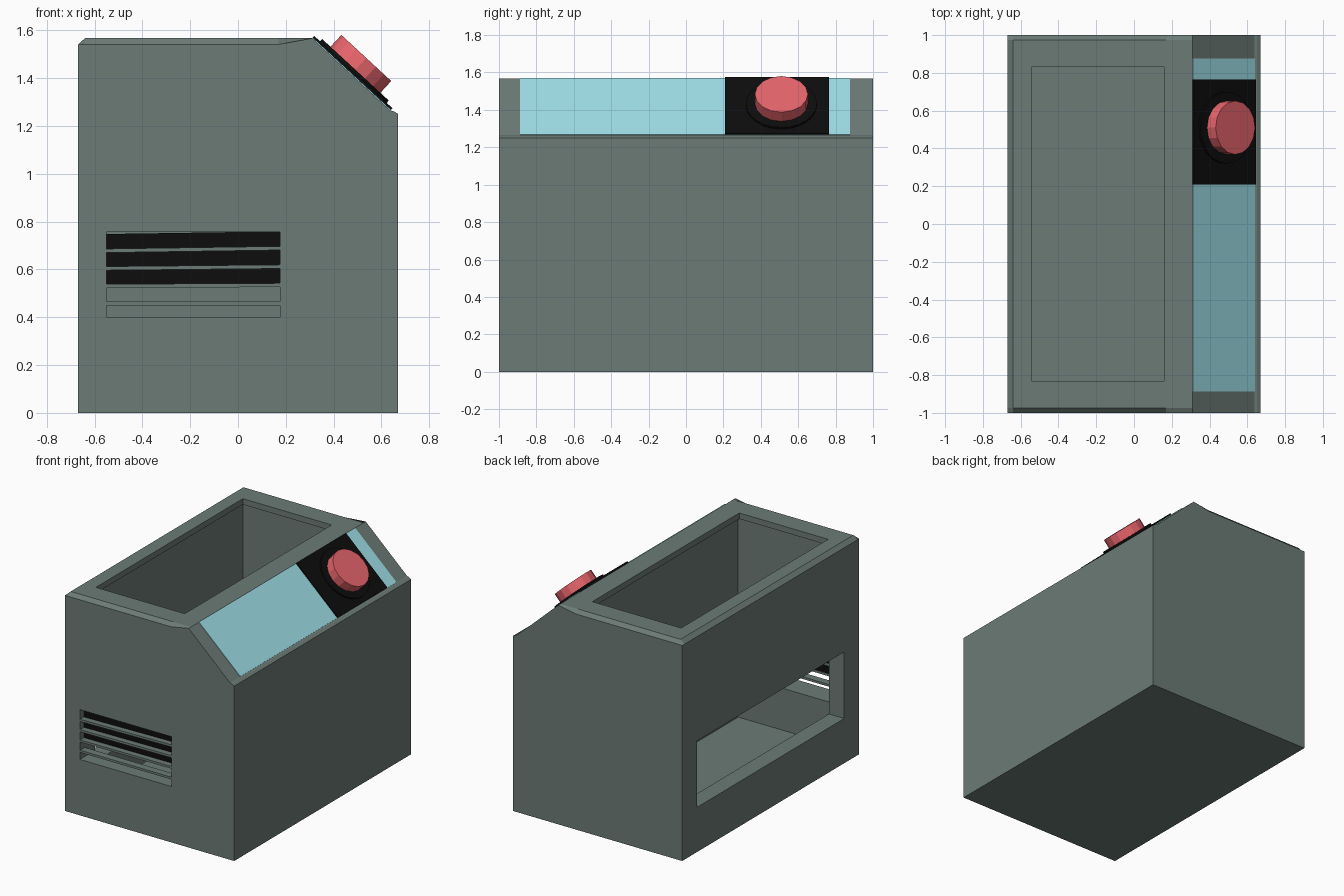
import bpy, bmesh, math
from mathutils import Matrix, Vector

cube = bpy.data.objects.get("Cube")
if cube:
    bpy.data.objects.remove(cube, do_unlink=True)


def material(name, color):
    m = bpy.data.materials.new(name)
    m.use_nodes = True
    m.diffuse_color = (*color, 1)
    bsdf = next(n for n in m.node_tree.nodes if n.type == "BSDF_PRINCIPLED")
    bsdf.inputs["Base Color"].default_value = (*color, 1)
    return m


GREY = material("grey green", (0.15, 0.198, 0.182))
CYAN = material("pale cyan", (0.37, 0.79, 0.86))
BLACK = material("black", (0.004, 0.004, 0.004))
RED = material("coral red", (0.86, 0.14, 0.16))


def finish(name, bm, mat):
    bmesh.ops.recalc_face_normals(bm, faces=bm.faces)
    mesh = bpy.data.meshes.new(name)
    bm.to_mesh(mesh)
    bm.free()
    mesh.materials.append(mat)
    obj = bpy.data.objects.new(name, mesh)
    bpy.context.collection.objects.link(obj)
    return obj


def box(name, low, high, mat, frame=Matrix()):
    """Box between two corners, placed in the given frame."""
    low, high = Vector(low), Vector(high)
    bm = bmesh.new()
    bmesh.ops.create_cube(bm, size=1)
    bm.transform(frame @ Matrix.Translation((low + high) / 2)
                 @ Matrix.Diagonal((*(high - low), 1)))
    return finish(name, bm, mat)


def disc(name, radius, bottom, top, sides, mat, frame):
    bm = bmesh.new()
    bmesh.ops.create_cone(bm, cap_ends=True, segments=sides, radius1=radius,
                          radius2=radius, depth=top - bottom)
    bm.transform(frame @ Matrix.Translation((0, 0, (bottom + top) / 2)))
    return finish(name, bm, mat)


def cut(target, low, high):
    """Subtract a box from the target."""
    cutter = box("cutter", low, high, GREY)
    cutter.hide_render = True
    mod = target.modifiers.new("cut", "BOOLEAN")
    mod.operation, mod.solver, mod.object = "DIFFERENCE", "EXACT", cutter
    bpy.context.view_layer.objects.active = target
    bpy.ops.object.modifier_apply(modifier=mod.name)
    bpy.data.objects.remove(cutter, do_unlink=True)


# Housing: side profile lofted along y, with a chamfer that fades near the slope
def profile(top):
    return [(-0.67, 0), (-0.67, 1.54), (-0.64, top), (0.17, top), (0.31, 1.567),
            (0.637, 1.265), (0.65, 1.262), (0.67, 1.25), (0.67, 0)]


bm = bmesh.new()
rings = [[bm.verts.new((x, y, z)) for x, z in profile(top)]
         for y, top in ((-1, 1.541), (-0.975, 1.567), (0.975, 1.567), (1, 1.541))]
for a, b in zip(rings, rings[1:]):
    for i in range(len(a)):
        j = (i + 1) % len(a)
        bm.faces.new((a[i], a[j], b[j], b[i]))
bm.faces.new(rings[0])
bm.faces.new(rings[-1])
housing = finish("housing", bm, GREY)

# Hollow interior, top mouth with a thin lip, side hatch and front vent window
cut(housing, (-0.55, -0.84, 0.1), (0.175, 0.84, 1.525))
cut(housing, (-0.543, -0.83, 1.4), (0.16, 0.83, 1.7))
cut(housing, (-0.8, -0.83, 0.32), (-0.5, 0.83, 0.795))
cut(housing, (-0.55, -1.1, 0.4), (0.175, -0.8, 0.756))

# Vent slats, and dark plates behind the upper three gaps
for i in range(4):
    tilt = Matrix.Translation((-0.187, 0, 0.457 + 0.0755 * i)) @ \
        Matrix.Rotation(-0.005 * i, 4, "Y")
    box(f"vent_slat_{i + 1}", (-0.365, -0.998, -0.008), (0.365, -0.945, 0.008), GREY, tilt)
    if i:
        box(f"vent_plate_{i}", (-0.363, -0.955, 0.006), (0.363, -0.948, 0.07), BLACK, tilt)

# Frame on the slope: local x runs down the slope, z points outwards
down = Vector((0.327, 0, -0.302))
half = down.length / 2
slope = Matrix.Translation((0.4735, 0, 1.416)) @ \
    Matrix.Rotation(math.atan2(0.302, 0.327), 4, "Y")
knob = slope @ Matrix.Translation((0, 0.51, 0))

# Display panel, control plate, collar and push button
box("display_panel", (-half, -0.887, -0.004), (half, 0.877, 0.004), CYAN, slope)
box("control_plate", (-half, 0.208, -0.003), (half, 0.765, 0.013), BLACK, slope)
disc("button_collar", 0.19, 0.01, 0.026, 24, BLACK, knob)
disc("push_button", 0.142, 0.02, 0.093, 16, RED, knob)
